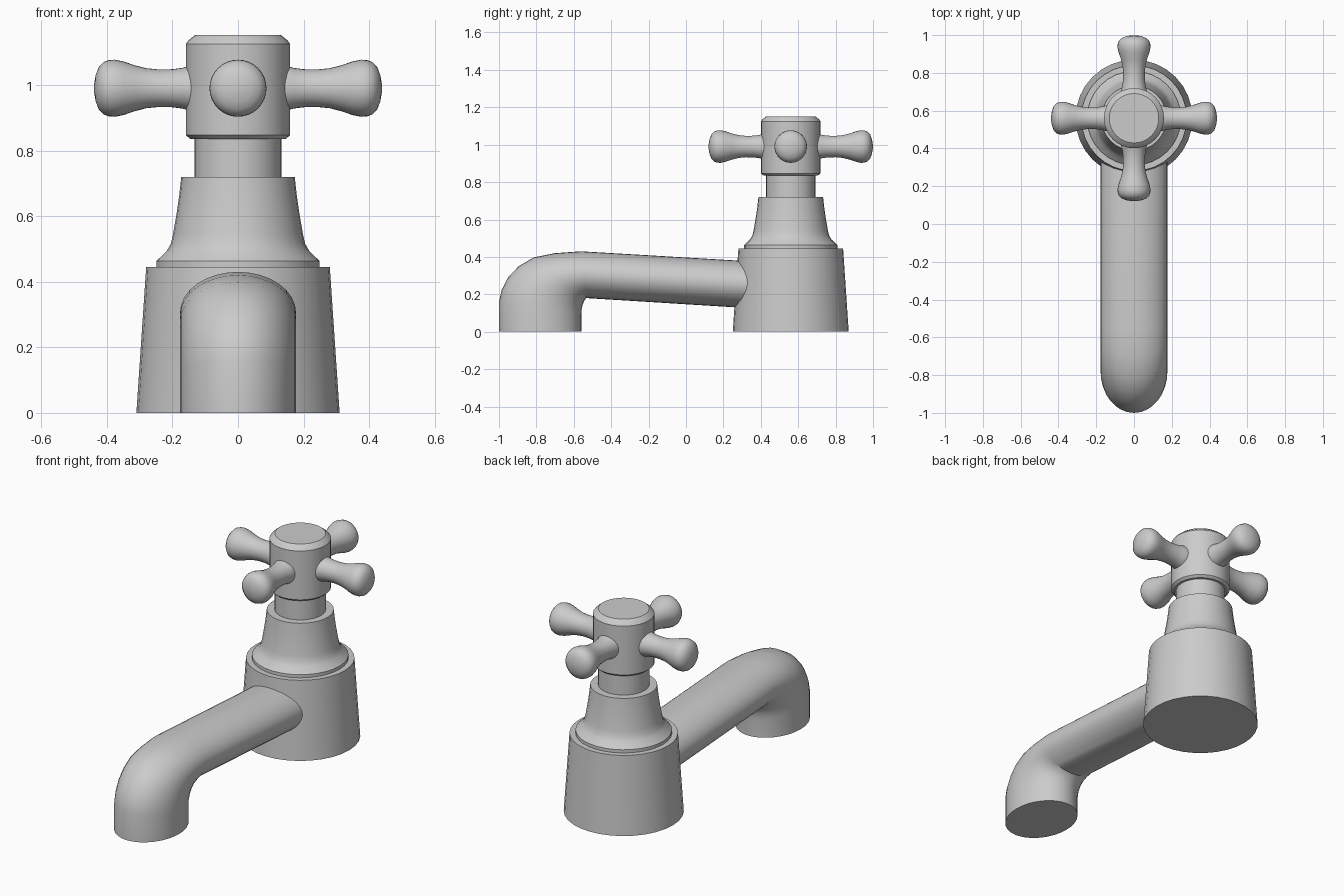
import bpy, bmesh
from math import sin, cos, pi, radians
from mathutils import Matrix, Vector

if "Cube" in bpy.data.objects:
    bpy.data.objects.remove(bpy.data.objects["Cube"])

SIDES = 32
AXIS_Y = 0.56


def loft(name, rings, matrix=Matrix()):
    """Skin a list of vertex rings and cap both ends."""
    bm = bmesh.new()
    loops = [[bm.verts.new(matrix @ Vector(p)) for p in ring] for ring in rings]
    for a, b in zip(loops, loops[1:]):
        for i in range(SIDES):
            j = (i + 1) % SIDES
            bm.faces.new((a[i], a[j], b[j], b[i]))
    bm.faces.new(loops[0])
    bm.faces.new(loops[-1])
    bmesh.ops.recalc_face_normals(bm, faces=bm.faces)
    mesh = bpy.data.meshes.new(name)
    bm.to_mesh(mesh)
    bm.free()
    obj = bpy.data.objects.new(name, mesh)
    bpy.context.collection.objects.link(obj)
    bpy.ops.object.select_all(action='DESELECT')
    obj.select_set(True)
    bpy.context.view_layer.objects.active = obj
    bpy.ops.object.shade_smooth_by_angle(angle=radians(30))
    return obj


def lathe(name, profile, matrix):
    """Revolve (radius, height) points round the local z axis."""
    angles = [2 * pi * i / SIDES for i in range(SIDES)]
    return loft(name, [[(r * cos(a), r * sin(a), z) for a in angles]
                       for r, z in profile], matrix)


column = Matrix.Translation((0, AXIS_Y, 0))

# Tapered base, flared bonnet, stem and handle hub
lathe("base", [(0.31, 0), (0.28, 0.445)], column)
lathe("bonnet", [(0.249, 0.44), (0.249, 0.463), (0.218, 0.493), (0.205, 0.515),
                 (0.198, 0.545), (0.187, 0.61), (0.179, 0.665), (0.173, 0.72)], column)
lathe("stem", [(0.132, 0.70), (0.132, 0.85)], column)
lathe("handle_hub", [(0.145, 0.835), (0.159, 0.847), (0.159, 1.125),
                     (0.151, 1.136), (0.131, 1.152)], column)

# Four cross-handle arms
arm = [(0.07, 0.10), (0.068, 0.148), (0.062, 0.17), (0.058, 0.20), (0.057, 0.24),
       (0.061, 0.28), (0.07, 0.315), (0.082, 0.35), (0.087, 0.375), (0.086, 0.393),
       (0.08, 0.41), (0.064, 0.425), (0.04, 0.434), (0.012, 0.439)]
for i in range(4):
    lathe(f"handle_arm_{i + 1}", arm,
          Matrix.Translation((0, AXIS_Y, 0.99))
          @ Matrix.Rotation(i * pi / 2, 4, 'Z') @ Matrix.Rotation(pi / 2, 4, 'Y'))

# Spout: oval sections between an outer and an inner (y, z) outline
outer = [(-1, 0), (-1, 0.16), (-0.985, 0.225), (-0.95, 0.292), (-0.895, 0.35),
         (-0.815, 0.397), (-0.70, 0.42), (-0.56, 0.43), (0.42, 0.372)]
inner = [(-0.56, 0), (-0.56, 0.10), (-0.558, 0.118), (-0.555, 0.134), (-0.551, 0.148),
         (-0.546, 0.16), (-0.541, 0.17), (-0.534, 0.18), (0.40, 0.122)]
rings = []
for (oy, oz), (iy, iz) in zip(outer, inner):
    ring = []
    for k in range(SIDES):
        a = 2 * pi * k / SIDES
        t = (1 + cos(a)) / 2
        ring.append((0.177 * sin(a), iy + (oy - iy) * t, iz + (oz - iz) * t))
    rings.append(ring)
loft("spout", rings)
